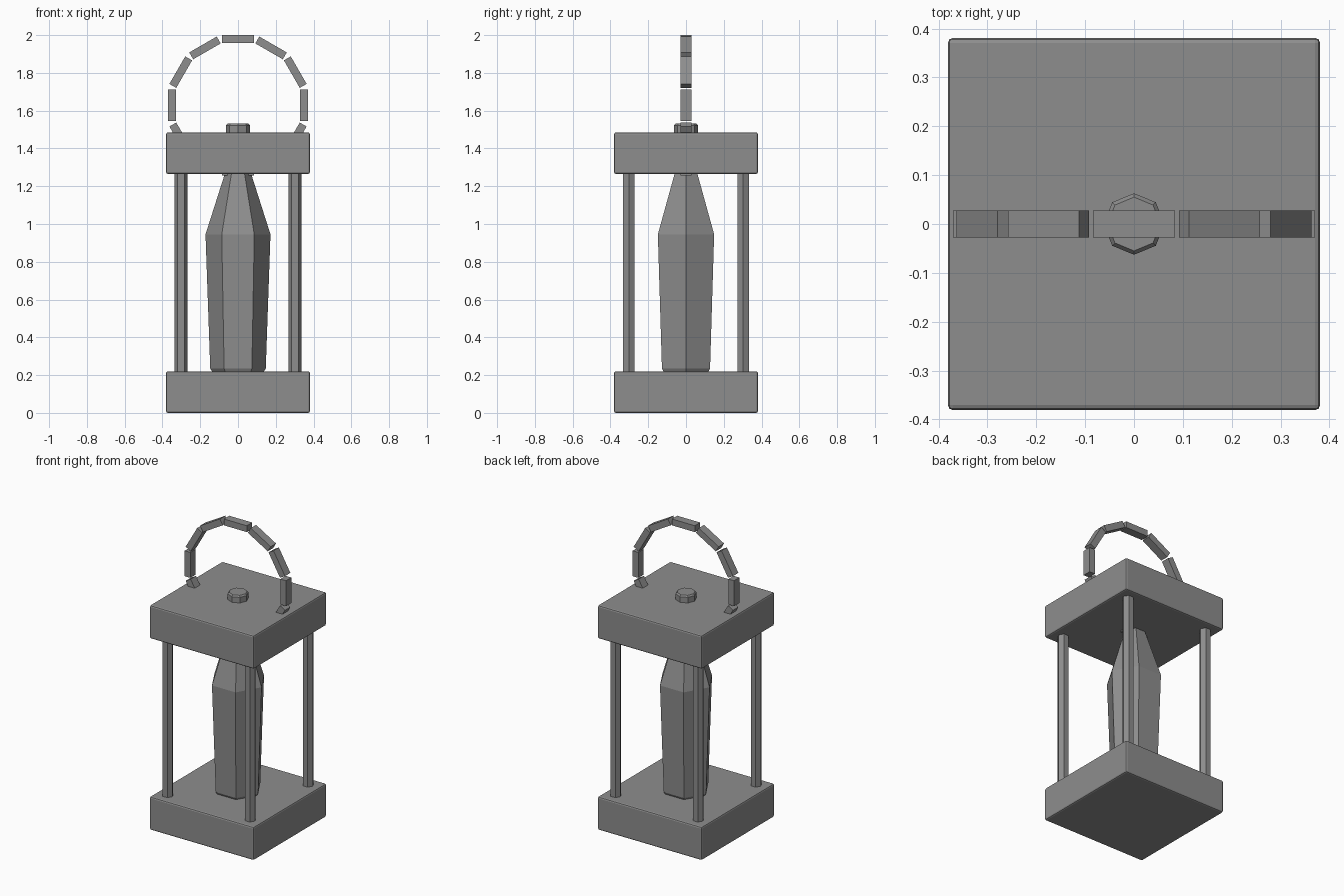
import bpy
import bmesh
import math
from mathutils import Matrix

if "Cube" in bpy.data.objects:
    bpy.data.objects.remove(bpy.data.objects["Cube"])

grey = bpy.data.materials.new("iron grey")
grey.diffuse_color = (0.27, 0.27, 0.27, 1)
grey.use_nodes = True
grey.node_tree.nodes["Principled BSDF"].inputs["Base Color"].default_value = grey.diffuse_color


def finish(bm, name, bevel=0.0, segments=1):
    bmesh.ops.recalc_face_normals(bm, faces=bm.faces)
    mesh = bpy.data.meshes.new(name)
    bm.to_mesh(mesh)
    bm.free()
    mesh.materials.append(grey)
    obj = bpy.data.objects.new(name, mesh)
    bpy.context.collection.objects.link(obj)
    if bevel:
        mod = obj.modifiers.new("bevel", 'BEVEL')
        mod.width = bevel
        mod.segments = segments
        mod.limit_method = 'ANGLE'
    return obj


def box(name, size, matrix, bevel=0.0, segments=1):
    bm = bmesh.new()
    bmesh.ops.create_cube(bm, size=1, matrix=matrix @ Matrix.Diagonal((*size, 1)))
    return finish(bm, name, bevel, segments)


def stacked_prism(name, sides, rings, x=0.0, y=0.0, bevel=0.0):
    """Loft regular polygons given as (radius, height) rings, a corner on +x."""
    bm = bmesh.new()
    loops = []
    for r, z in rings:
        loops.append([bm.verts.new((x + r * math.cos(math.tau * i / sides),
                                    y + r * math.sin(math.tau * i / sides), z))
                      for i in range(sides)])
    for a, b in zip(loops, loops[1:]):
        for i in range(sides):
            j = (i + 1) % sides
            bm.faces.new((a[i], a[j], b[j], b[i]))
    bm.faces.new(loops[0][::-1])
    bm.faces.new(loops[-1])
    return finish(bm, name, bevel)


# Base and roof slabs
for name, z in (("base_slab", 0.11), ("roof_slab", 1.375)):
    box(name, (0.762, 0.762, 0.22), Matrix.Translation((0, 0, z)), 0.01, 2)

# Four corner posts
for sx in (-1, 1):
    for sy in (-1, 1):
        stacked_prism("corner_post", 6, [(0.035, 0.2), (0.035, 1.29)],
                      sx * 0.302, sy * 0.302)

# Hexagonal lamp core, wide at the shoulder
stacked_prism("lamp_core", 6, [(0.135, 0.215), (0.147, 0.235), (0.172, 0.945),
                               (0.062, 1.29)])

# Knob on the roof
stacked_prism("roof_knob", 8, [(0.063, 1.46), (0.063, 1.522), (0.055, 1.532)])

# Ring handle of twelve separate links, its lower part sunk in the roof
for i in range(12):
    turn = Matrix.Rotation(math.tau * i / 12, 4, 'Y')
    box("handle_link", (0.168, 0.056, 0.042),
        Matrix.Translation((0, 0, 1.629)) @ turn @ Matrix.Translation((0, 0, 0.35)))
